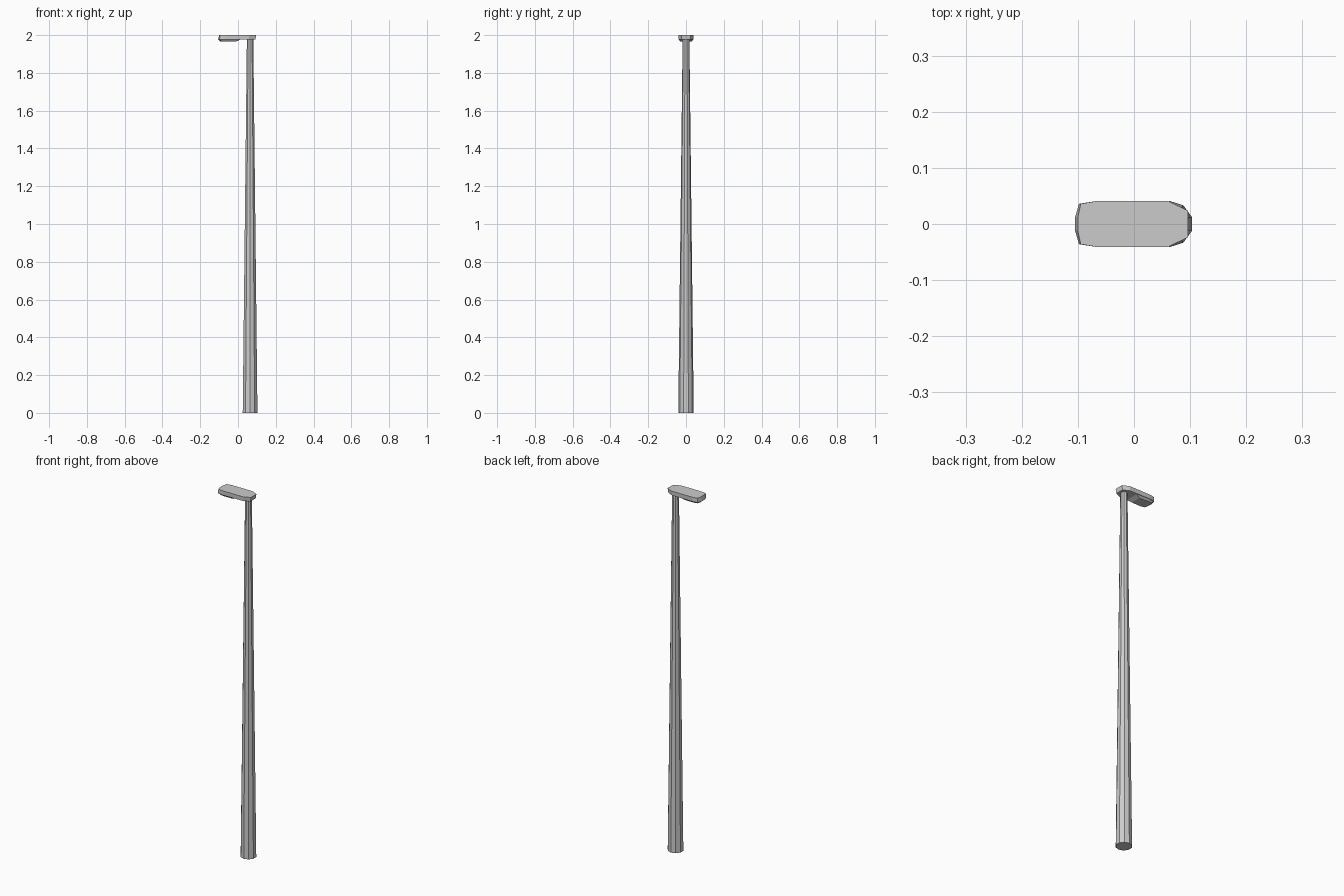
import bpy, bmesh, math

if "Cube" in bpy.data.objects:
    bpy.data.objects.remove(bpy.data.objects["Cube"])


def loft(name, rings):
    """Skin a stack of equal-length point rings and cap both ends."""
    bm = bmesh.new()
    loops = [[bm.verts.new(p) for p in ring] for ring in rings]
    n = len(loops[0])
    for a, b in zip(loops, loops[1:]):
        for i in range(n):
            j = (i + 1) % n
            bm.faces.new((a[i], a[j], b[j], b[i]))
    bm.faces.new(loops[0][::-1])
    bm.faces.new(loops[-1])
    bmesh.ops.recalc_face_normals(bm, faces=bm.faces)
    mesh = bpy.data.meshes.new(name)
    bm.to_mesh(mesh)
    bm.free()
    ob = bpy.data.objects.new(name, mesh)
    bpy.context.collection.objects.link(ob)
    return ob


def circle(cx, r, z, sides=10):
    return [(cx + r * math.cos(math.radians(18) + 2 * math.pi * i / sides),
             r * math.sin(math.radians(18) + 2 * math.pi * i / sides), z)
            for i in range(sides)]


def outline(half, z):
    """Mirror a half outline (y > 0, right to left) across y = 0."""
    pts = half + [(x, -y) for x, y in reversed(half)]
    return [(x, y, z) for x, y in pts]


# Tapered ten-sided pole
loft("pole", [circle(0.064, 0.041, 0), circle(0.064, 0.018, 1.977)])

# Flat lamp housing with a slightly sloped nose
top = [(0.096, 0.024), (0.06, 0.041), (-0.065, 0.041), (-0.095, 0.036), (-0.1, 0.012)]
low = [(0.092, 0.023), (0.058, 0.039), (-0.066, 0.041), (-0.098, 0.036), (-0.105, 0.012)]
loft("lamp_housing", [outline(low, 1.976), outline(top, 2.0)])

# Lens bulging below the outer half of the housing
rim = [(0.012, 0.036), (-0.066, 0.038), (-0.095, 0.034), (-0.103, 0.012)]
face = [(-0.01, 0.029), (-0.066, 0.03), (-0.087, 0.026), (-0.093, 0.01)]
loft("lamp_lens", [outline(face, 1.966), outline(rim, 1.976)])
